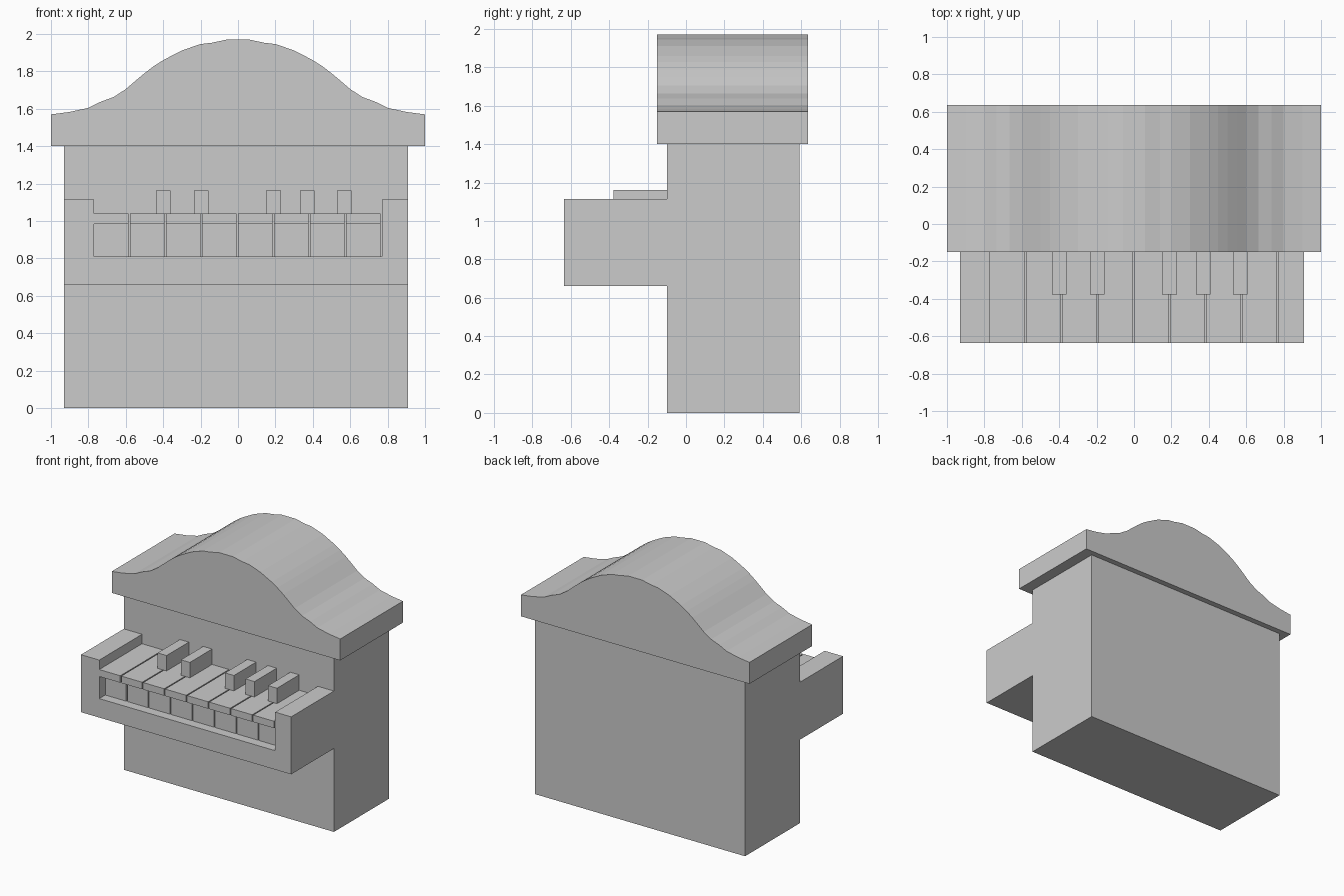
import bpy, bmesh
from mathutils import Vector

if "Cube" in bpy.data.objects:
    bpy.data.objects.remove(bpy.data.objects["Cube"])


def prism(name, profile, axis, start, end):
    """Extrude a 2D profile: axis 'y' takes (x, z) points, axis 'x' takes (y, z) points."""
    bm = bmesh.new()
    if axis == 'y':
        verts = [bm.verts.new((a, start, b)) for a, b in profile]
        move = Vector((0, end - start, 0))
    else:
        verts = [bm.verts.new((start, a, b)) for a, b in profile]
        move = Vector((end - start, 0, 0))
    face = bm.faces.new(verts)
    new = bmesh.ops.extrude_face_region(bm, geom=[face])['geom']
    bmesh.ops.translate(bm, vec=move, verts=[v for v in new if isinstance(v, bmesh.types.BMVert)])
    bmesh.ops.recalc_face_normals(bm, faces=bm.faces)
    mesh = bpy.data.meshes.new(name)
    bm.to_mesh(mesh)
    bm.free()
    obj = bpy.data.objects.new(name, mesh)
    bpy.context.collection.objects.link(obj)
    return obj


def box(name, x0, x1, y0, y1, z0, z1):
    return prism(name, [(x0, z0), (x1, z0), (x1, z1), (x0, z1)], 'y', y0, y1)


LEFT, RIGHT = -0.93, 0.91
FRONT, BODY_FRONT = -0.635, -0.10
KEY_SPAN = 0.77

# Upright cabinet
box("cabinet", LEFT, RIGHT, BODY_FRONT, 0.59, 0, 1.40)

# Curved crown, mirrored half profile
half = [(1, 1.57), (0.9, 1.583), (0.8, 1.605), (0.735, 1.637), (0.665, 1.663),
        (0.6, 1.705), (0.55, 1.748), (0.5, 1.79), (0.45, 1.828), (0.4, 1.86),
        (0.3, 1.912), (0.2, 1.946), (0.14, 1.953), (0.06, 1.97)]
crown = [(-1, 1.40), (1, 1.40)] + half + [(-x, z) for x, z in reversed(half)]
prism("crown", crown, 'y', -0.15, 0.635)

# Key shelf with raised cheeks at both ends
shelf = [(LEFT, 0.66), (RIGHT, 0.66), (RIGHT, 1.115), (KEY_SPAN, 1.115), (KEY_SPAN, 0.81),
         (-KEY_SPAN, 0.81), (-KEY_SPAN, 1.115), (LEFT, 1.115)]
prism("key_shelf", shelf, 'y', FRONT, BODY_FRONT)

# White keys, each with an overhanging front lip
key = [(FRONT, 0.985), (FRONT + 0.075, 0.985), (FRONT + 0.075, 0.81),
       (BODY_FRONT, 0.81), (BODY_FRONT, 1.04), (FRONT, 1.04)]
pitch = 2 * KEY_SPAN / 8
for i in range(8):
    x = -KEY_SPAN + i * pitch
    prism(f"white_key_{i + 1}", key, 'x', x, x + pitch - 0.009)

# Black keys
for i, x in enumerate([-0.40, -0.196, 0.19, 0.37, 0.567]):
    box(f"black_key_{i + 1}", x - 0.039, x + 0.039, -0.378, BODY_FRONT, 1.04, 1.162)
